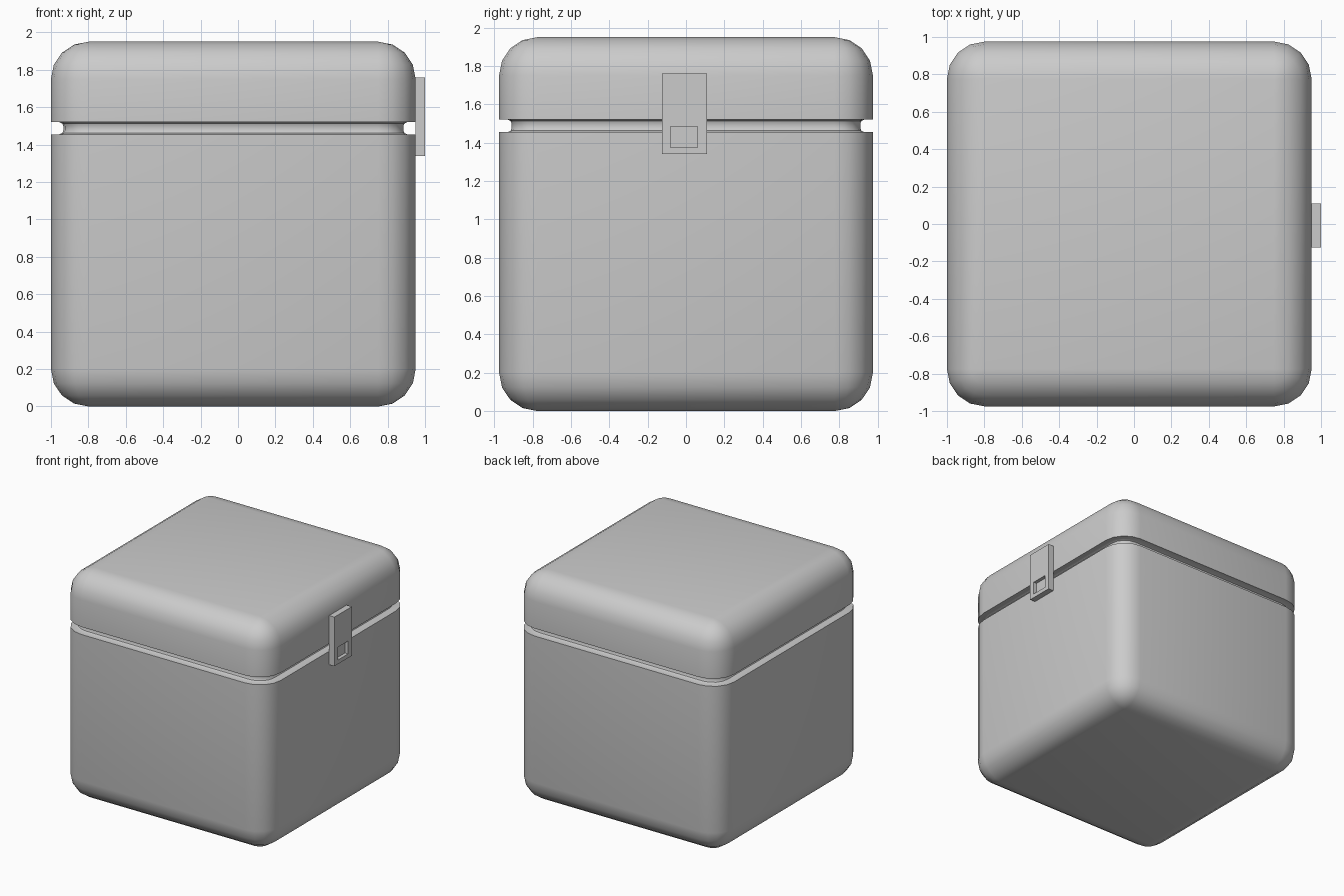
import bpy, bmesh
from math import sin, cos, pi

if "Cube" in bpy.data.objects:
    bpy.data.objects.remove(bpy.data.objects["Cube"])

H, R, SEG = 0.975, 0.2, 4      # half width, corner radius, corner segments
TOP, CX = 1.95, -0.025         # box height, box centre in x


def loft(name, rings, cap_start=False, cap_end=False, smooth=True):
    """Skin a series of closed rings into one object."""
    bm = bmesh.new()
    loops = [[bm.verts.new(p) for p in ring] for ring in rings]
    n = len(loops[0])
    for a, b in zip(loops, loops[1:]):
        for i in range(n):
            j = (i + 1) % n
            bm.faces.new((a[i], a[j], b[j], b[i]))
    if cap_start:
        bm.faces.new(loops[0][::-1])
    if cap_end:
        bm.faces.new(loops[-1])
    bmesh.ops.remove_doubles(bm, verts=bm.verts[:], dist=1e-5)
    bmesh.ops.recalc_face_normals(bm, faces=bm.faces[:])
    mesh = bpy.data.meshes.new(name)
    bm.to_mesh(mesh)
    bm.free()
    obj = bpy.data.objects.new(name, mesh)
    bpy.context.collection.objects.link(obj)
    if smooth:
        bpy.ops.object.select_all(action='DESELECT')
        obj.select_set(True)
        bpy.context.view_layer.objects.active = obj
        bpy.ops.object.shade_smooth_by_angle(angle=pi / 6)
    return obj


def rounded_square(inset, z):
    r, c = R - inset, H - R
    pts = []
    for q, (sx, sy) in enumerate(((1, 1), (-1, 1), (-1, -1), (1, -1))):
        for k in range(SEG + 1):
            a = (q + k / SEG) * pi / 2
            pts.append((CX + sx * c + r * cos(a), sy * c + r * sin(a), z))
    return pts


def rect(x, y0, y1, z0, z1):
    return [(x, y0, z0), (x, y1, z0), (x, y1, z1), (x, y0, z1)]


# (inset, height) of the rounded edge, from the flat end to the wall
edge = [(R * (1 - sin(k / SEG * pi / 2)), R * (1 - cos(k / SEG * pi / 2)))
        for k in range(SEG + 1)]
# (inset, distance from lip) of the filleted seam groove, up to its middle
groove = [(0, 0), (0.045, 0), (0.06, 0.007), (0.066, 0.02), (0.066, 0.0325)]

# box body and lid, meeting in the middle of the groove
body = edge + [(i, 1.455 + d) for i, d in groove]
loft("body", [rounded_square(*p) for p in body], cap_start=True)
lid = [(i, TOP - z) for i, z in edge] + [(i, 1.52 - d) for i, d in groove]
loft("lid", [rounded_square(*p) for p in lid], cap_start=True)

# latch plate with a shallow rectangular recess
loft("latch", [rect(0.95, -0.125, 0.11, 1.34, 1.76),
               rect(1.0, -0.125, 0.11, 1.34, 1.76),
               rect(1.0, -0.08, 0.06, 1.375, 1.485),
               rect(0.97, -0.08, 0.06, 1.375, 1.485)],
     cap_start=True, cap_end=True, smooth=False)
